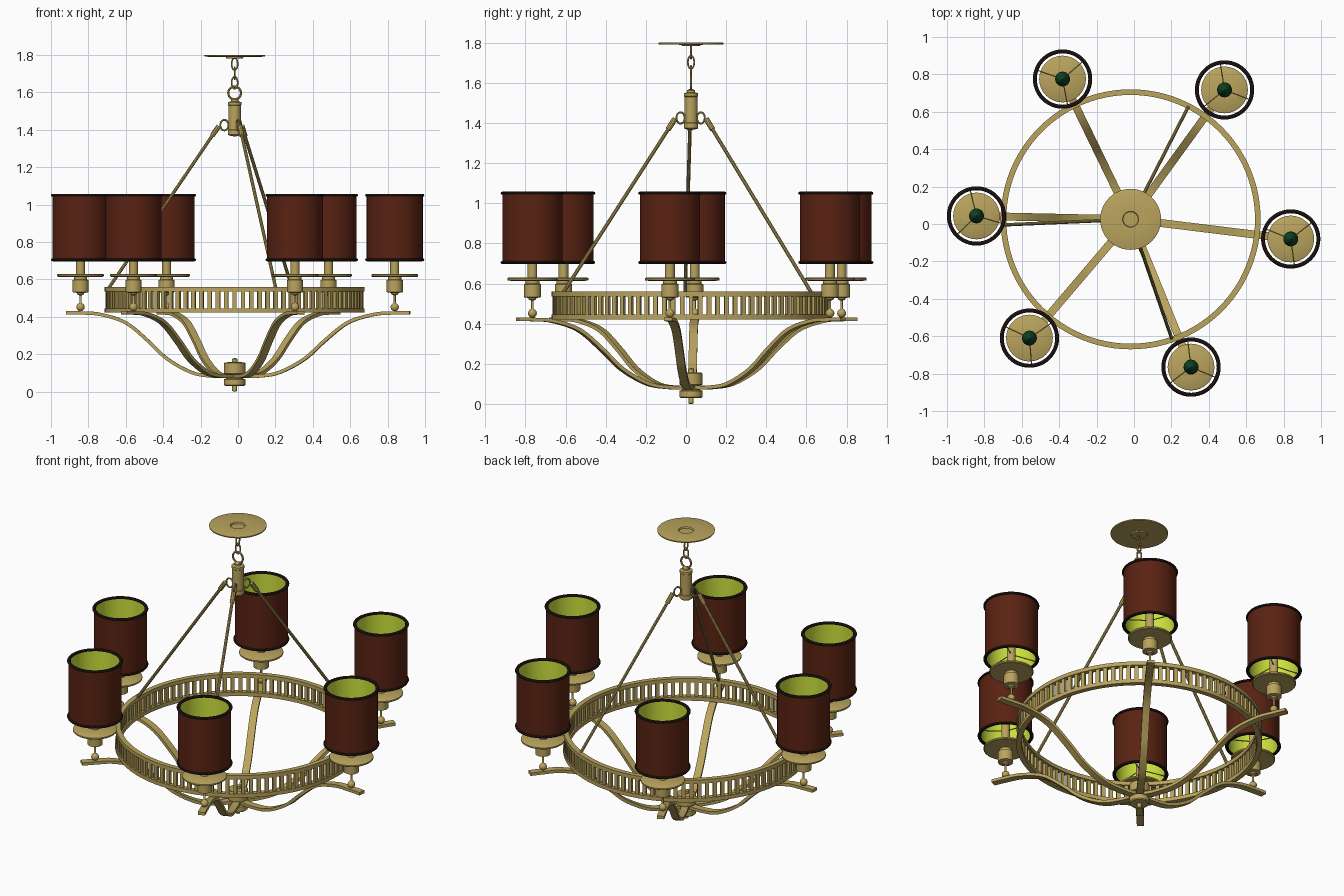
import bpy, bmesh, math
from mathutils import Vector, Matrix

if "Cube" in bpy.data.objects:
    bpy.data.objects.remove(bpy.data.objects["Cube"])

C = Vector((-0.018, 0.025, 0))  # chandelier axis
LAMPS = [(-.382, .775), (.484, .717), (-.842, .043), (.838, -.08), (-.559, -.61), (.305, -.765)]
RODS = [(-.703, -.005), (.297, .64), (.206, -.625)]


def material(name, r, g, b):
    m = bpy.data.materials.new(name)
    m.diffuse_color = (r, g, b, 1)
    m.use_nodes = True
    m.node_tree.nodes["Principled BSDF"].inputs["Base Color"].default_value = m.diffuse_color
    return m


BRASS = material("brass", .49, .37, .11)
FABRIC = material("shade_fabric", .1, .016, .006)
LINER = material("shade_lining", .6, .75, .045)
TRIM = material("dark_trim", .02, .01, .008)
GREEN = material("bulb_green", .005, .06, .018)


def finish(bm, name, mat, loc=(0, 0, 0), smooth=True):
    bmesh.ops.recalc_face_normals(bm, faces=bm.faces)
    me = bpy.data.meshes.new(name)
    bm.to_mesh(me)
    bm.free()
    me.materials.append(mat)
    ob = bpy.data.objects.new(name, me)
    ob.location = loc
    bpy.context.collection.objects.link(ob)
    if smooth:
        bpy.ops.object.select_all(action='DESELECT')
        ob.select_set(True)
        bpy.context.view_layer.objects.active = ob
        bpy.ops.object.shade_smooth_by_angle(angle=math.radians(35))
    return ob


def skin(bm, rings, closed_path=False):
    """Join successive closed loops of points into a tube."""
    vs = [[bm.verts.new(p) for p in ring] for ring in rings]
    n = len(vs[0])
    for i in range(len(vs) if closed_path else len(vs) - 1):
        a, b = vs[i], vs[(i + 1) % len(vs)]
        for j in range(n):
            k = (j + 1) % n
            bm.faces.new((a[j], a[k], b[k], b[j]))
    if not closed_path:
        bm.faces.new(vs[0])
        bm.faces.new(vs[-1])


def circle(r, z, n):
    return [(r * math.cos(t), r * math.sin(t), z) for t in (2 * math.pi * i / n for i in range(n))]


def lathe(name, prof, mat, loc, n=32, loop=False):
    bm = bmesh.new()
    skin(bm, [circle(r, z, n) for r, z in prof], loop)
    return finish(bm, name, mat, loc)


def tube(bm, a, b, r, n=10):
    a, b = Vector(a), Vector(b)
    q = (b - a).to_track_quat('Z', 'Y').to_matrix()
    skin(bm, [[p + q @ Vector(c) for c in circle(r, 0, n)] for p in (a, b)])


def link(name, center, w, h, wire, turn):
    """Oval wire loop standing upright; turn spins it about z."""
    rot = Matrix.Rotation(turn, 3, 'Z')
    bm = bmesh.new()
    rings = []
    for i in range(24):
        t = 2 * math.pi * i / 24
        p = Vector((w * math.cos(t), 0, h * math.sin(t)))
        out = Vector((math.cos(t), 0, math.sin(t)))
        rings.append([rot @ (p + wire * (out * math.cos(u) + Vector((0, 1, 0)) * math.sin(u)))
                      for u in (2 * math.pi * k / 8 for k in range(8))])
    skin(bm, rings, True)
    return finish(bm, name, BRASS, center)


# Ceiling canopy with dimple, chain and hanging ring
lathe("canopy", [(.01, 1.782), (.045, 1.782), (.047, 1.789), (.162, 1.791), (.163, 1.798), (.158, 1.8),
                 (.043, 1.797), (.04, 1.788), (.01, 1.788)], BRASS, C, 48)
for i, z in enumerate((1.752, 1.702, 1.652)):
    link("chain_link", C + Vector((0, 0, z)), .016, .032, .0045, (i % 2) * math.pi / 2)
link("hanging_ring", C + Vector((0, 0, 1.597)), .034, .034, .006, 0)

# Upper stem body
lathe("stem_body", [(.006, 1.365), (.03, 1.37), (.036, 1.375), (.036, 1.4), (.033, 1.403), (.033, 1.53),
                    (.036, 1.533), (.036, 1.548), (.02, 1.552), (.02, 1.562), (.006, 1.57)], BRASS, C)

# Suspension rods with hooks and eyelets
for x, y in RODS:
    d = Vector((x, y, 0)) - C
    turn = math.atan2(d.y, d.x)
    u = d.normalized()
    top, foot = C + u * .085 + Vector((0, 0, 1.42)), C + u * .68 + Vector((0, 0, .545))
    bm = bmesh.new()
    tube(bm, top, foot, .009)
    tube(bm, top, top.lerp(foot, .06), .014)
    finish(bm, "suspension_rod", BRASS)
    link("rod_hook", C + u * .055 + Vector((0, 0, 1.425)), .022, .028, .005, turn)

# Gallery ring: two rails and balusters
for z0, z1 in ((.422, .446), (.536, .56)):
    lathe("gallery_rail", [(.665, z0), (.695, z0), (.695, z1), (.665, z1)], BRASS, C, 96, True)
bm = bmesh.new()
N = 96
for i in range(N):
    m = Matrix.Rotation(2 * math.pi * i / N, 4, 'Z') @ Matrix.Translation((.681, 0, .491)) \
        @ Matrix.Diagonal((.018, .022, .1, 1))
    bmesh.ops.create_cube(bm, size=1, matrix=m)
finish(bm, "gallery_balusters", BRASS, C, False)

# Bottom hub with finials
lathe("hub", [(.004, 0), (.013, .004), (.013, .03), (.052, .031), (.057, .036), (.057, .066), (.045, .07),
              (.045, .093), (.057, .097), (.057, .152), (.052, .157), (.015, .158), (.015, .175), (.004, .18)],
      BRASS, C)


def smooth_path(pts, steps=6):
    """Catmull-Rom through the given points."""
    p = [Vector(q) for q in pts]
    p = [2 * p[0] - p[1]] + p + [2 * p[-1] - p[-2]]
    out = []
    for i in range(1, len(p) - 2):
        a, b, c, d = p[i - 1:i + 3]
        for s in range(steps):
            t = s / steps
            out.append(.5 * (2 * b + (c - a) * t + (2 * a - 5 * b + 4 * c - d) * t * t
                             + (3 * b - a - 3 * c + d) * t ** 3))
    return out + [p[-2]]


ARM = [(.03, .083), (.12, .083), (.235, .102), (.37, .174), (.476, .27), (.6, .368), (.74, .413), (.85, .421),
       (.93, .423)]


def arm(vec):
    k = vec.length / .85
    path = smooth_path([(r * k, z) for r, z in ARM])
    u = vec.normalized()
    side = Vector((-u.y, u.x, 0)) * .021
    rings = []
    for i, p in enumerate(path):
        t = (path[min(i + 1, len(path) - 1)] - path[max(i - 1, 0)]).normalized()
        n = (u * -t.y + Vector((0, 0, t.x))) * .009
        q = u * p.x + Vector((0, 0, p.y))
        rings.append([q - side - n, q + side - n, q + side + n, q - side + n])
    bm = bmesh.new()
    skin(bm, rings)
    finish(bm, "arm", BRASS, C)


# Arms and lamps
for x, y in LAMPS:
    P = Vector((x, y, 0))
    d = P - C
    arm(d)
    ball = [(.022 * math.cos(a), .452 + .022 * math.sin(a)) for a in (math.radians(k) for k in range(-80, 71, 15))]
    lathe("lamp_stem", ball + [(.006, .475), (.006, .515), (.018, .52), (.02, .528), (.043, .532), (.043, .596),
                               (.035, .6), (.035, .613), (.12, .614), (.125, .618), (.125, .626), (.12, .629),
                               (.024, .63), (.024, .8), (.004, .8)], BRASS, P)
    lathe("bulb", [(.018, .8), (.022, .815), (.036, .85), (.04, .875), (.034, .91), (.02, .945), (.008, .965),
                   (.002, .97)], GREEN, P, 20)
    lathe("shade", [(.145, .7), (.15, .7), (.15, 1.055), (.145, 1.055)], FABRIC, P, 48, True)
    lathe("shade_lining", [(.142, .703), (.1448, .703), (.1448, 1.052), (.142, 1.052)], LINER, P, 48, True)
    for z in (.705, 1.05):
        lathe("shade_trim", [(.148 + .0105 * math.cos(a), z + .008 * math.sin(a))
                             for a in (math.pi * k / 4 for k in range(8))], TRIM, P, 48, True)
    # Wires holding the shade
    bm = bmesh.new()
    for k in range(3):
        a = math.atan2(d.y, d.x) + math.radians(45 + 120 * k)
        tube(bm, (0, 0, .735), (.143 * math.cos(a), .143 * math.sin(a), .715), .003, 6)
    finish(bm, "shade_wires", BRASS, P)
